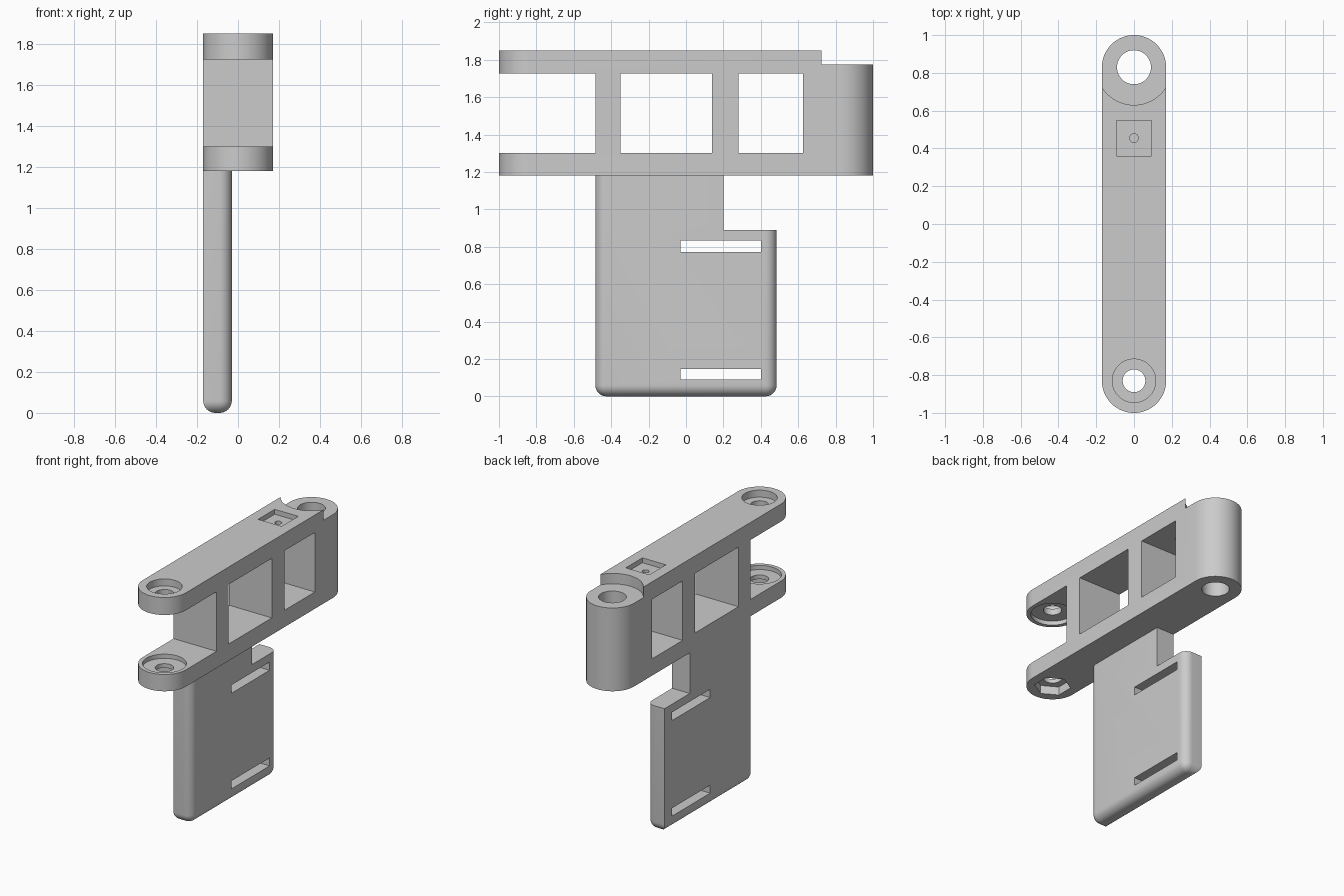
import bpy, bmesh, math
from mathutils import Matrix

if "Cube" in bpy.data.objects:
    bpy.data.objects.remove(bpy.data.objects["Cube"], do_unlink=True)

grey = bpy.data.materials.new("plain grey")
grey.use_nodes = True
grey.diffuse_color = (0.6, 0.6, 0.6, 1)
grey.node_tree.nodes["Principled BSDF"].inputs["Base Color"].default_value = (0.6, 0.6, 0.6, 1)


def to_object(bm, name):
    bmesh.ops.recalc_face_normals(bm, faces=bm.faces)
    mesh = bpy.data.meshes.new(name)
    bm.to_mesh(mesh)
    bm.free()
    mesh.materials.append(grey)
    ob = bpy.data.objects.new(name, mesh)
    bpy.context.collection.objects.link(ob)
    return ob


def box_mesh(x, y, z):
    bm = bmesh.new()
    bmesh.ops.create_cube(bm, size=1)
    for v in bm.verts:
        v.co = [lo if c < 0 else hi for c, (lo, hi) in zip(v.co, (x, y, z))]
    return bm


def box(x, y, z):
    return to_object(box_mesh(x, y, z), "cutter")


def cylinder(y, r, z, sides=64, turn=0.0):
    bm = bmesh.new()
    place = Matrix.Translation((0, y, sum(z) / 2)) @ Matrix.Rotation(turn, 4, "Z")
    bmesh.ops.create_cone(bm, cap_ends=True, segments=sides, radius1=r, radius2=r,
                          depth=z[1] - z[0], matrix=place)
    return to_object(bm, "cutter")


def cut(target, cutter):
    mod = target.modifiers.new("cut", "BOOLEAN")
    mod.operation, mod.solver, mod.object = "DIFFERENCE", "EXACT", cutter
    bpy.context.view_layer.objects.active = target
    bpy.ops.object.modifier_apply(modifier=mod.name)
    bpy.data.objects.remove(cutter, do_unlink=True)


R, END = 0.17, 0.83
BOTTOM, TOP = 1.18, 1.85
ARM_LOW, ARM_HIGH = 1.30, 1.725
THROUGH = (-0.5, 0.5)

# Body: round-ended bar extruded upwards
bm = bmesh.new()
ring = []
for side in (1, -1):
    for i in range(33):
        a = math.pi * i / 32
        ring.append(bm.verts.new((side * R * math.cos(a), side * (END + R * math.sin(a)), BOTTOM)))
base = bm.faces.new(ring)
new = bmesh.ops.extrude_face_region(bm, geom=[base])["geom"]
bmesh.ops.translate(bm, vec=(0, 0, TOP - BOTTOM),
                    verts=[g for g in new if isinstance(g, bmesh.types.BMVert)])
body = to_object(bm, "hinge_body")

# Fork gap and side windows
for span in ((-1.2, -0.485), (-0.35, 0.14), (0.28, 0.625)):
    cut(body, box(THROUGH, span, (ARM_LOW, ARM_HIGH)))

# Rear pivot: lowered round seat and bore
cut(body, cylinder(END, 0.2, (1.775, 2.0)))
cut(body, cylinder(END, 0.09, (1.0, 2.0)))

# Fork bolt hole, counterbore, washer seats and nut pocket
cut(body, cylinder(-END, 0.06, (1.0, 2.0)))
cut(body, cylinder(-END, 0.115, (TOP - 0.05, 2.0)))
cut(body, cylinder(-END, 0.142, (ARM_LOW - 0.03, ARM_LOW + 0.1)))
cut(body, cylinder(-END, 0.142, (ARM_HIGH - 0.1, ARM_HIGH + 0.03)))
cut(body, cylinder(-END, 0.12, (1.0, BOTTOM + 0.06), 6, 0.0))

# Square pocket with a pin hole on top
cut(body, box((-0.093, 0.093), (0.36, 0.547), (TOP - 0.035, 2.0)))
cut(body, cylinder(0.455, 0.023, (1.6, 2.0), 24))

# Hanging plate, rounded at its free edges
X0, X1 = -R, -0.03
bm = box_mesh((X0, X1), (-0.485, 0.485), (0, BOTTOM))


def is_rounded(edge):
    a, b = (v.co for v in edge.verts)
    on_bottom = max(a.z, b.z) < 0.01
    upright_inner = abs(a.z - b.z) > 0.1 and a.x > -0.1
    return on_bottom or upright_inner


bmesh.ops.bevel(bm, geom=[e for e in bm.edges if is_rounded(e)], offset=0.06,
                offset_type="OFFSET", segments=8, profile=0.5, affect="EDGES")
plate = to_object(bm, "mounting_plate")

# Corner notch and strap slots
cut(plate, box(THROUGH, (0.2, 0.7), (0.89, 1.4)))
for z in ((0.09, 0.147), (0.773, 0.832)):
    cut(plate, box(THROUGH, (-0.03, 0.4), z))

# Smooth the round faces, keep hard edges
for ob in (body, plate):
    bpy.ops.object.select_all(action="DESELECT")
    ob.select_set(True)
    bpy.context.view_layer.objects.active = ob
    bpy.ops.object.shade_smooth_by_angle(angle=math.radians(30))
